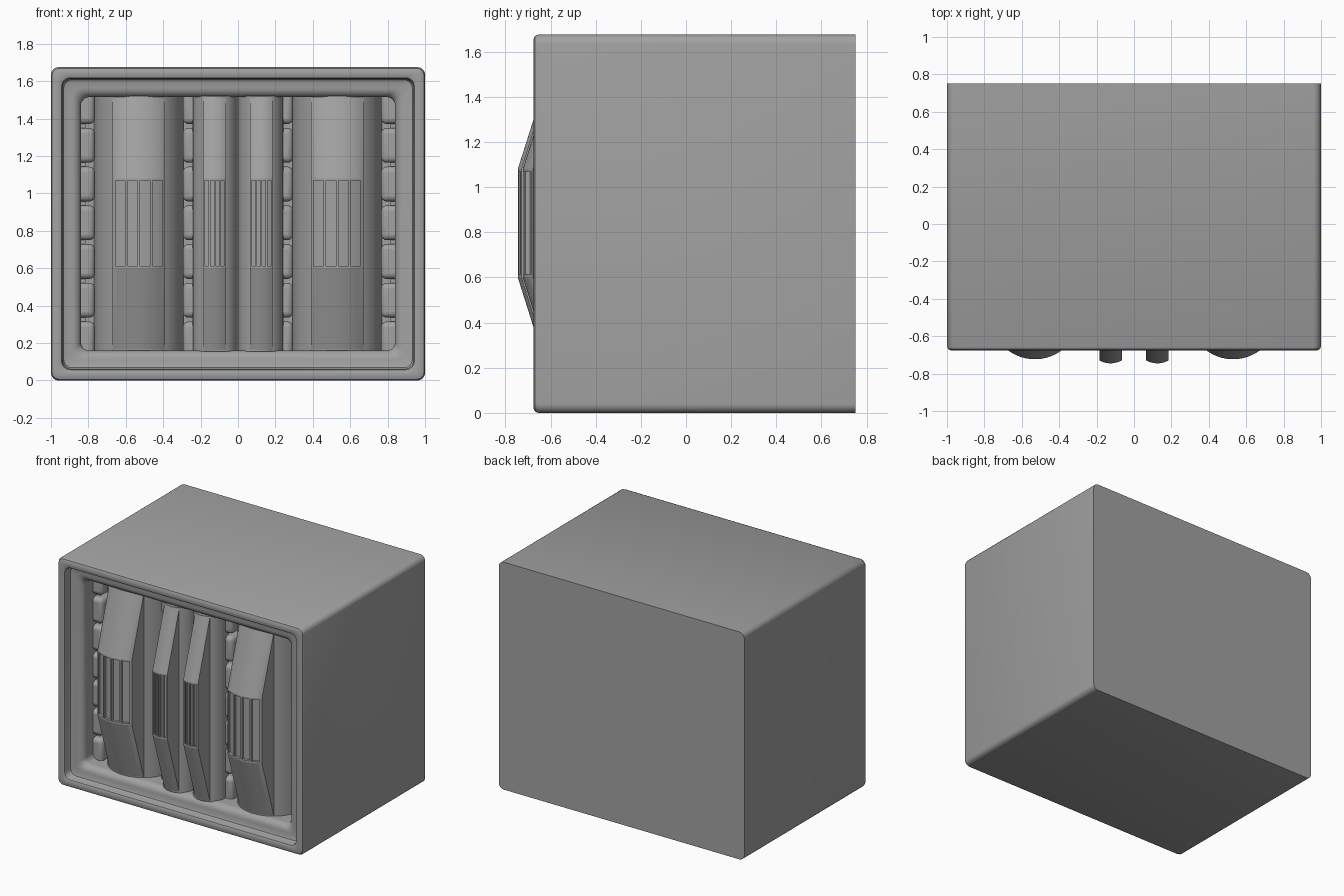
import bpy, bmesh, math

if "Cube" in bpy.data.objects:
    bpy.data.objects.remove(bpy.data.objects["Cube"])

# One plain grey for everything
grey = bpy.data.materials.new("plain grey")
grey.use_nodes = True
COLOR = (0.36, 0.36, 0.36, 1)
grey.diffuse_color = COLOR
grey.node_tree.nodes["Principled BSDF"].inputs["Base Color"].default_value = COLOR

HEIGHT = 1.675
FLOOR, CEILING = 0.16, 1.52


def finish(name, bm, bevel=0, angle=30):
    bmesh.ops.recalc_face_normals(bm, faces=bm.faces)
    mesh = bpy.data.meshes.new(name)
    bm.to_mesh(mesh)
    bm.free()
    mesh.materials.append(grey)
    obj = bpy.data.objects.new(name, mesh)
    bpy.context.collection.objects.link(obj)
    bpy.ops.object.select_all(action="DESELECT")
    obj.select_set(True)
    bpy.context.view_layer.objects.active = obj
    bpy.ops.object.shade_smooth_by_angle(angle=math.radians(angle))
    if bevel:
        mod = obj.modifiers.new("Bevel", "BEVEL")
        mod.width = bevel
        mod.segments = 4
    return obj


def rounded_ring(bm, inset, y, radius):
    """Rounded rectangle of vertices, parallel to the front."""
    ring = []
    hx, hz = 1 - inset - radius, HEIGHT / 2 - inset - radius
    for corner, (sx, sz) in enumerate([(1, 1), (-1, 1), (-1, -1), (1, -1)]):
        for step in range(7):
            a = math.pi / 2 * (corner + step / 6)
            ring.append(bm.verts.new((sx * hx + radius * math.cos(a), y,
                                      HEIGHT / 2 + sz * hz + radius * math.sin(a))))
    return ring


def casing():
    # Inset, depth and corner radius from the back to the recess floor
    profile = [(0, 0.75, 0.04), (0, -0.655, 0.04), (0.006, -0.669, 0.04),
               (0.02, -0.675, 0.04), (0.048, -0.675, 0.045), (0.057, -0.67, 0.045),
               (0.062, -0.655, 0.045), (0.062, -0.63, 0.045), (0.068, -0.617, 0.045),
               (0.08, -0.612, 0.045), (0.11, -0.61, 0.045)]
    # Rolled inner lip
    for i in range(1, 7):
        a = math.pi / 2 * i / 6
        profile.append((0.11 + 0.05 * math.sin(a), -0.56 - 0.05 * math.cos(a), 0.045))
    profile.append((0.16, -0.35, 0.045))
    bm = bmesh.new()
    rings = [rounded_ring(bm, *p) for p in profile]
    for a, b in zip(rings, rings[1:]):
        for i in range(len(a)):
            j = (i + 1) % len(a)
            bm.faces.new((a[i], a[j], b[j], b[i]))
    bm.faces.new(rings[0])
    bm.faces.new(rings[-1])
    finish("casing", bm, angle=40)


def box(name, x0, x1, y0, y1, z0, z1, bevel=0):
    bm = bmesh.new()
    bmesh.ops.create_cube(bm, size=1)
    for v in bm.verts:
        v.co = ((x0 + x1) / 2 + v.co.x * (x1 - x0),
                (y0 + y1) / 2 + v.co.y * (y1 - y0),
                (z0 + z1) / 2 + v.co.z * (z1 - z0))
    finish(name, bm, bevel)


def drum(name, x, y, radius, bottom):
    bm = bmesh.new()
    bmesh.ops.create_cone(bm, cap_ends=True, segments=64, radius1=radius,
                          radius2=radius, depth=CEILING - bottom)
    bmesh.ops.translate(bm, vec=(x, y, (CEILING + bottom) / 2), verts=bm.verts)
    finish(name, bm)


def ridge(name, x, y, radius, half, bottom, bar, depth):
    """Curved ridge that swells at mid height, with four sunken slots."""
    pitch = (2 * half - bar) / 4
    columns, slot_spans = [-half], []
    for i in range(4):
        start = -half + bar + i * pitch
        end = start + pitch - bar
        slot_spans.append((start, end))
        columns += [start + (end - start) * k / 4 for k in range(5)]
    columns.append(half)
    rows = [(bottom, 0), (0.6, 0.14), (0.612, 0.14), (1.068, 0.14),
            (1.08, 0.14), (CEILING, 0)]
    bm = bmesh.new()
    grid = [[bm.verts.new((x + c, y + 0.002 - math.sqrt(radius**2 - c**2) - swell, z))
             for c in columns] for z, swell in rows]
    back = [[bm.verts.new((x + s * half, y, z)) for s in (-1, 1)] for z, _ in rows]
    slots = [[] for _ in slot_spans]
    for r in range(len(rows) - 1):
        for c in range(len(columns) - 1):
            face = bm.faces.new((grid[r][c], grid[r][c + 1],
                                 grid[r + 1][c + 1], grid[r + 1][c]))
            middle = (columns[c] + columns[c + 1]) / 2
            for i, (start, end) in enumerate(slot_spans):
                if r == 2 and start < middle < end:
                    slots[i].append(face)
        for side, edge in ((0, 0), (1, -1)):
            bm.faces.new((grid[r][edge], grid[r + 1][edge],
                          back[r + 1][side], back[r][side]))
    # Push the slots in
    for faces in slots:
        new = bmesh.ops.extrude_face_region(bm, geom=faces)["geom"]
        moved = [g for g in new if isinstance(g, bmesh.types.BMVert)]
        bmesh.ops.translate(bm, vec=(0, depth, 0), verts=moved)
        bmesh.ops.delete(bm, geom=faces, context="FACES")
    finish(name, bm, angle=15)


casing()
for side, label in ((-1, "right"), (1, "left")):
    # Wide outer drum and narrow inner drum
    drum(f"{label}_wide_drum", side * 0.53, -0.345, 0.24, FLOOR)
    ridge(f"{label}_wide_ridge", side * 0.53, -0.345, 0.24, 0.14, FLOOR, 0.014, 0.02)
    drum(f"{label}_narrow_drum", side * 0.122, -0.487, 0.12, 0.155)
    ridge(f"{label}_narrow_ridge", side * 0.125, -0.487, 0.12, 0.06, 0.155, 0.009, 0.015)
    # Rail and rounded teeth on both sides of the wide drum
    for place, near, far in (("outer", 0.765, 0.9), ("inner", 0.295, 0.15)):
        x0, x1 = sorted((side * near, side * far))
        for i in range(7):
            z = 0.222 + 0.207 * i
            box(f"{label}_{place}_tooth_{i + 1}", x0, x1, -0.49, -0.34,
                z - 0.093, z + 0.093, 0.03)
    x0, x1 = sorted((side * 0.815, side * 0.85))
    box(f"{label}_rail", x0, x1, -0.44, -0.34, FLOOR, CEILING)
